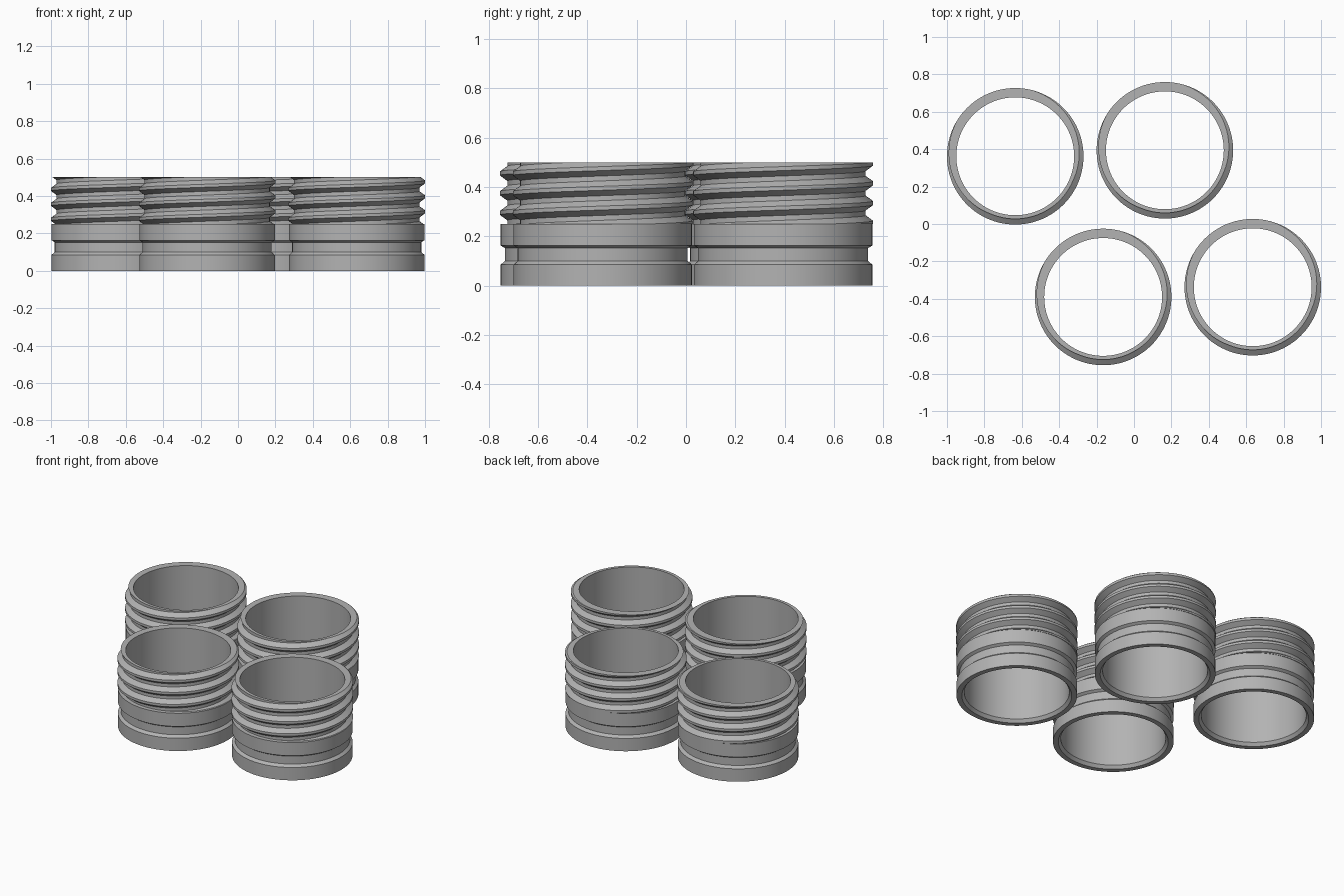
import bpy, bmesh, math

cube = bpy.data.objects.get("Cube")
if cube:
    bpy.data.objects.remove(cube, do_unlink=True)

SEGMENTS = 120
HEIGHT, COLLAR_TOP = 0.5, 0.25
BORE = 0.315
CREST, ROOT = 0.365, 0.335
PITCH, CREST_HALF, FLANK = 0.08, 0.008, 0.022
CREST_Z = 0.475          # height of the top crest on the +x side

gray = bpy.data.materials.new("plain gray")
gray.use_nodes = True
color = (0.45, 0.45, 0.45, 1)
gray.diffuse_color = color
gray.node_tree.nodes["Principled BSDF"].inputs["Base Color"].default_value = color

# Collar with its groove, from the bottom inner chamfer up to the thread
collar = [(BORE, 0.02), (0.33, 0), (0.362, 0), (0.362, 0.085), (0.345, 0.1),
          (0.345, 0.152), (0.362, 0.163), (0.362, COLLAR_TOP)]


def thread_radius(z, crest_z):
    """Trapezoid thread: flat crest, sloped flanks, flat root."""
    d = abs((z - crest_z + PITCH / 2) % PITCH - PITCH / 2)
    t = min(max((d - CREST_HALF) / FLANK, 0), 1)
    return CREST + (ROOT - CREST) * t


def section(angle):
    """Cross-section of the wall at one angle; the thread climbs with angle."""
    crest_z = CREST_Z + PITCH * angle / math.tau
    points = list(collar)
    for turn in range(-5, 3):
        for offset in (-CREST_HALF - FLANK, -CREST_HALF, CREST_HALF, CREST_HALF + FLANK):
            z = min(max(crest_z + turn * PITCH + offset, COLLAR_TOP), HEIGHT)
            points.append((thread_radius(z, crest_z), z))
    points.append((BORE, HEIGHT))
    return points


# Threaded ring swept round the axis
bm = bmesh.new()
columns = []
for i in range(SEGMENTS + 1):
    a = math.tau * i / SEGMENTS
    columns.append([bm.verts.new((r * math.cos(a), r * math.sin(a), z))
                    for r, z in section(a)])
for left, right in zip(columns, columns[1:]):
    for j in range(len(left)):
        k = (j + 1) % len(left)
        bm.faces.new((left[j], right[j], right[k], left[k]))
bmesh.ops.remove_doubles(bm, verts=bm.verts, dist=0.00005)
bmesh.ops.recalc_face_normals(bm, faces=bm.faces)
mesh = bpy.data.meshes.new("threaded_ring")
bm.to_mesh(mesh)
bm.free()
mesh.materials.append(gray)

# Four copies, set out as two staggered pairs
places = {"back_right_ring": (-0.635, 0.362), "back_left_ring": (0.165, 0.394),
          "front_right_ring": (-0.165, -0.39), "front_left_ring": (0.635, -0.338)}
bpy.ops.object.select_all(action="DESELECT")
for name, (x, y) in places.items():
    ring = bpy.data.objects.new(name, mesh)
    ring.location = (x, y, 0)
    bpy.context.collection.objects.link(ring)

ring.select_set(True)
bpy.context.view_layer.objects.active = ring
bpy.ops.object.shade_smooth_by_angle(angle=math.radians(25))
